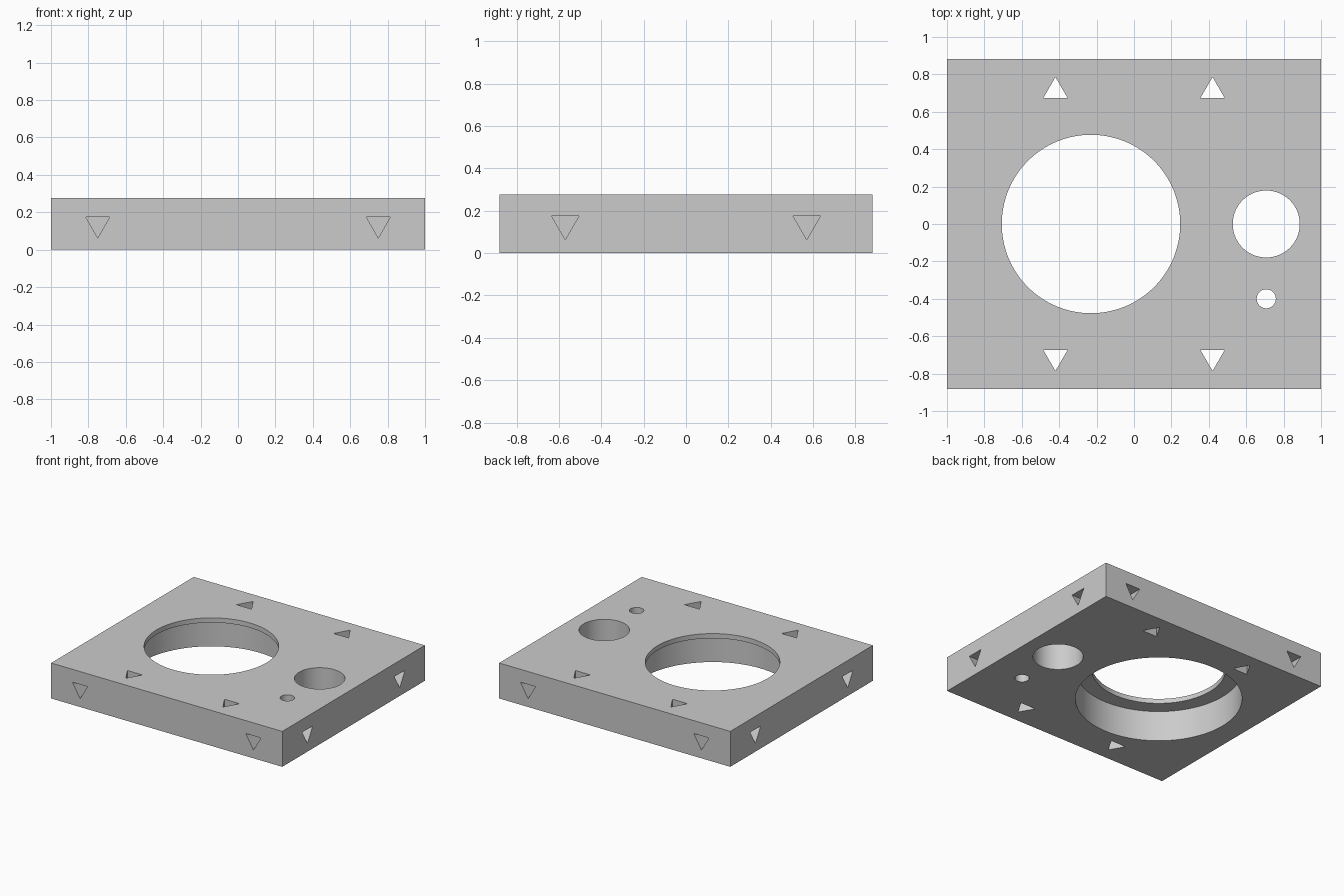
import bpy
import bmesh
from math import cos, sin, tau, radians
from mathutils import Vector, Matrix

if "Cube" in bpy.data.objects:
    bpy.data.objects.remove(bpy.data.objects["Cube"], do_unlink=True)

LENGTH, WIDTH, THICK = 2.0, 1.762, 0.277
LIP = 0.037          # thin rim left above the recess
SOCKET_DEPTH = 0.15  # blind side sockets
TRI_R = 0.075
ROUND = 128

grey = bpy.data.materials.new("plain grey")
grey.use_nodes = True
grey.diffuse_color = (0.6, 0.6, 0.6, 1)
grey.node_tree.nodes["Principled BSDF"].inputs["Base Color"].default_value = (0.6, 0.6, 0.6, 1)


def add_object(name, bm):
    bmesh.ops.recalc_face_normals(bm, faces=bm.faces)
    mesh = bpy.data.meshes.new(name)
    bm.to_mesh(mesh)
    bm.free()
    mesh.materials.append(grey)
    obj = bpy.data.objects.new(name, mesh)
    bpy.context.collection.objects.link(obj)
    return obj


def prism(name, centre, radius, half, sides=ROUND, axis=(0, 0, 1), point=(0, 1, 0)):
    """Regular prism along axis, with its first corner towards point."""
    z, y = Vector(axis), Vector(point)
    x = y.cross(z)
    bm = bmesh.new()
    ring = []
    for i in range(sides):
        a = tau * i / sides
        ring.append(bm.verts.new(Vector(centre) - z * half + (x * sin(a) + y * cos(a)) * radius))
    base = bm.faces.new(ring)
    top = bmesh.ops.extrude_face_region(bm, geom=[base])["geom"]
    bmesh.ops.translate(bm, vec=z * half * 2,
                        verts=[v for v in top if isinstance(v, bmesh.types.BMVert)])
    cutter = add_object(name, bm)
    cutter.hide_render = True
    return cutter


# Main slab
bm = bmesh.new()
bmesh.ops.create_cube(bm, size=1, matrix=Matrix.Translation((0, 0, THICK / 2))
                      @ Matrix.Diagonal((LENGTH, WIDTH, THICK, 1)))
plate = add_object("plate", bm)

# Round openings, with a wider recess under the largest
mid = THICK / 2
cutters = [
    prism("large_opening", (-0.23, 0, mid), 0.477, 0.3),
    prism("large_recess", (-0.23, 0, THICK - LIP - 0.3), 0.594, 0.3),
    prism("medium_opening", (0.707, 0, mid), 0.179, 0.3),
    prism("small_opening", (0.707, -0.4, mid), 0.051, 0.3),
]

# Triangular through holes and side sockets, mirrored on both axes
for s in (-1, 1):
    for t in (-1, 1):
        cutters += [
            prism("triangle_hole", (s * 0.42, t * 0.711, mid), TRI_R, 0.3, 3, point=(0, t, 0)),
            prism("long_side_socket", (s * 0.75, t * WIDTH / 2, mid), TRI_R, SOCKET_DEPTH, 3,
                  axis=(0, t, 0), point=(0, 0, -1)),
            prism("short_side_socket", (s * LENGTH / 2, t * 0.57, mid), TRI_R, SOCKET_DEPTH, 3,
                  axis=(s, 0, 0), point=(0, 0, -1)),
        ]

# Cut everything out of the slab
bpy.ops.object.select_all(action='DESELECT')
plate.select_set(True)
bpy.context.view_layer.objects.active = plate
for cutter in cutters:
    mod = plate.modifiers.new("cut", 'BOOLEAN')
    mod.operation = 'DIFFERENCE'
    mod.solver = 'EXACT'
    mod.object = cutter
    bpy.ops.object.modifier_apply(modifier=mod.name)
    bpy.data.objects.remove(cutter, do_unlink=True)

bpy.ops.object.shade_smooth_by_angle(angle=radians(30))
